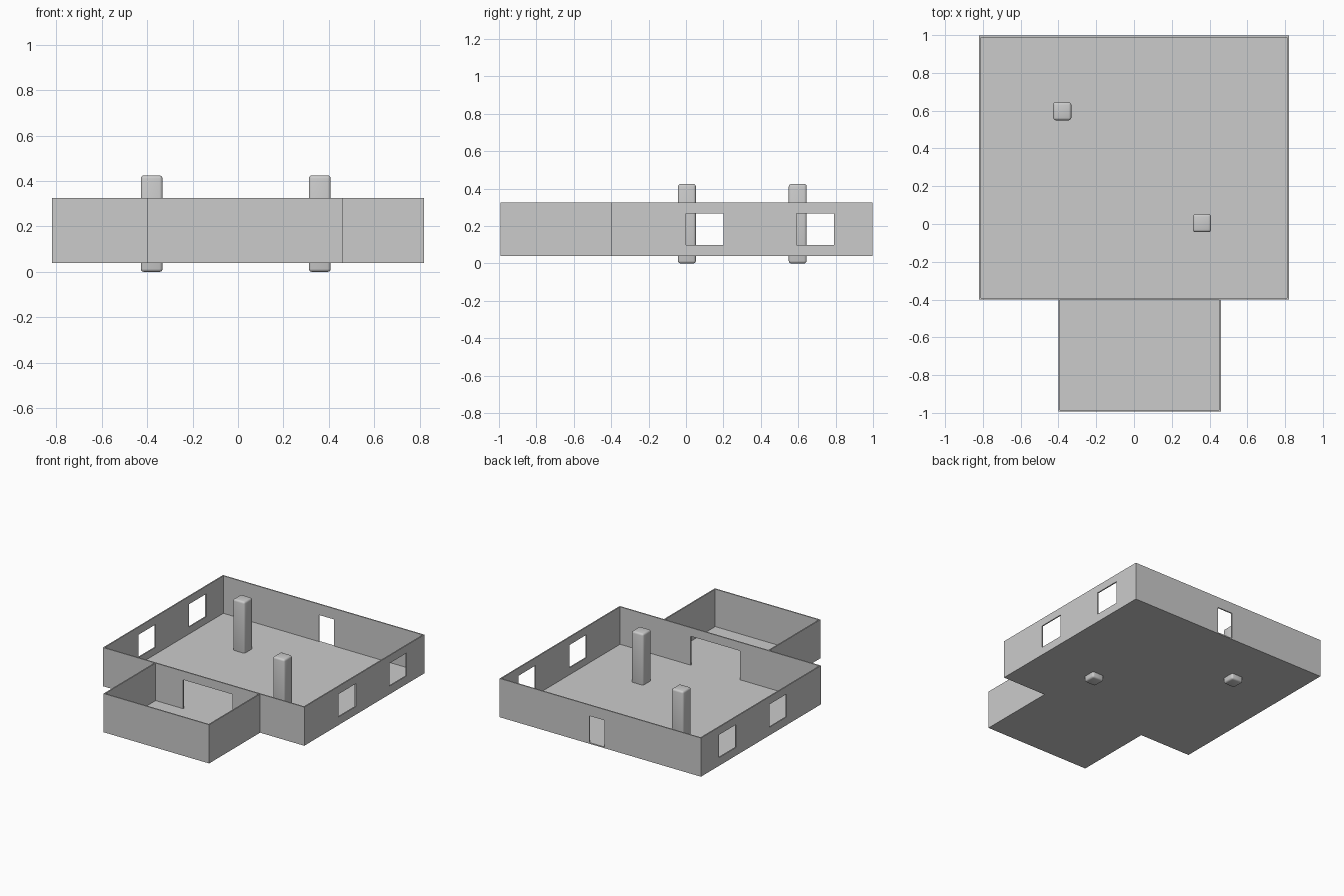
import bpy, bmesh

if "Cube" in bpy.data.objects:
    bpy.data.objects.remove(bpy.data.objects["Cube"])

T = 0.009                # wall and floor thickness
Z0, Z1 = 0.04, 0.325     # underside and wall top
FLOOR = Z0 + T


def box(name, x, y, z):
    bm = bmesh.new()
    bmesh.ops.create_cube(bm, size=1)
    for v in bm.verts:
        for i, (lo, hi) in enumerate((x, y, z)):
            v.co[i] = lo if v.co[i] < 0 else hi
    me = bpy.data.meshes.new(name)
    bm.to_mesh(me)
    bm.free()
    ob = bpy.data.objects.new(name, me)
    bpy.context.collection.objects.link(ob)
    return ob


# T-shaped footprint extruded to a solid block
outline = [(-0.4, -0.993), (0.46, -0.993), (0.46, -0.4), (0.82, -0.4),
           (0.82, 0.997), (-0.82, 0.997), (-0.82, -0.4), (-0.4, -0.4)]
bm = bmesh.new()
base = bm.faces.new([bm.verts.new((x, y, Z0)) for x, y in outline])
top = bmesh.ops.extrude_face_region(bm, geom=[base])["geom"]
bmesh.ops.translate(bm, vec=(0, 0, Z1 - Z0),
                    verts=[g for g in top if isinstance(g, bmesh.types.BMVert)])
bmesh.ops.recalc_face_normals(bm, faces=bm.faces)
me = bpy.data.meshes.new("house_shell")
bm.to_mesh(me)
bm.free()
shell = bpy.data.objects.new("house_shell", me)
bpy.context.collection.objects.link(shell)

# room hollows, doorways and side windows cut from the block
cutters = [
    box("main_room_cut", (-0.82 + T, 0.82 - T), (-0.4 + T, 0.997 - T), (FLOOR, 0.5)),
    box("annex_room_cut", (-0.4 + T, 0.46 - T), (-0.993 + T, -0.4), (FLOOR, 0.5)),
    box("wide_doorway_cut", (-0.167, 0.236), (-0.45, -0.35), (FLOOR, 0.262)),
    box("back_door_cut", (-0.033, 0.09), (0.95, 1.05), (FLOOR, 0.245)),
]
for y in (0.0, 0.59):
    cutters.append(box("window_cut", (-1, 1), (y, y + 0.2), (0.1, 0.268)))
for c in cutters:
    c.hide_render = True
    mod = shell.modifiers.new(c.name, "BOOLEAN")
    mod.operation = "DIFFERENCE"
    mod.solver = "EXACT"
    mod.object = c

# apply the cuts, then drop the cutters
bpy.context.view_layer.update()
deps = bpy.context.evaluated_depsgraph_get()
result = bpy.data.meshes.new_from_object(shell.evaluated_get(deps))
shell.modifiers.clear()
shell.data = result
for c in cutters:
    bpy.data.objects.remove(c)

# two rounded pillars passing through the floor
for x, y in ((-0.38, 0.597), (0.36, 0.005)):
    p = box("pillar", (x - 0.048, x + 0.048), (y - 0.048, y + 0.048), (0, 0.425))
    mod = p.modifiers.new("bevel", "BEVEL")
    mod.width = 0.014
    mod.segments = 3
    bpy.ops.object.select_all(action="DESELECT")
    p.select_set(True)
    bpy.context.view_layer.objects.active = p
    bpy.ops.object.modifier_apply(modifier=mod.name)
    bpy.ops.object.shade_smooth_by_angle()
